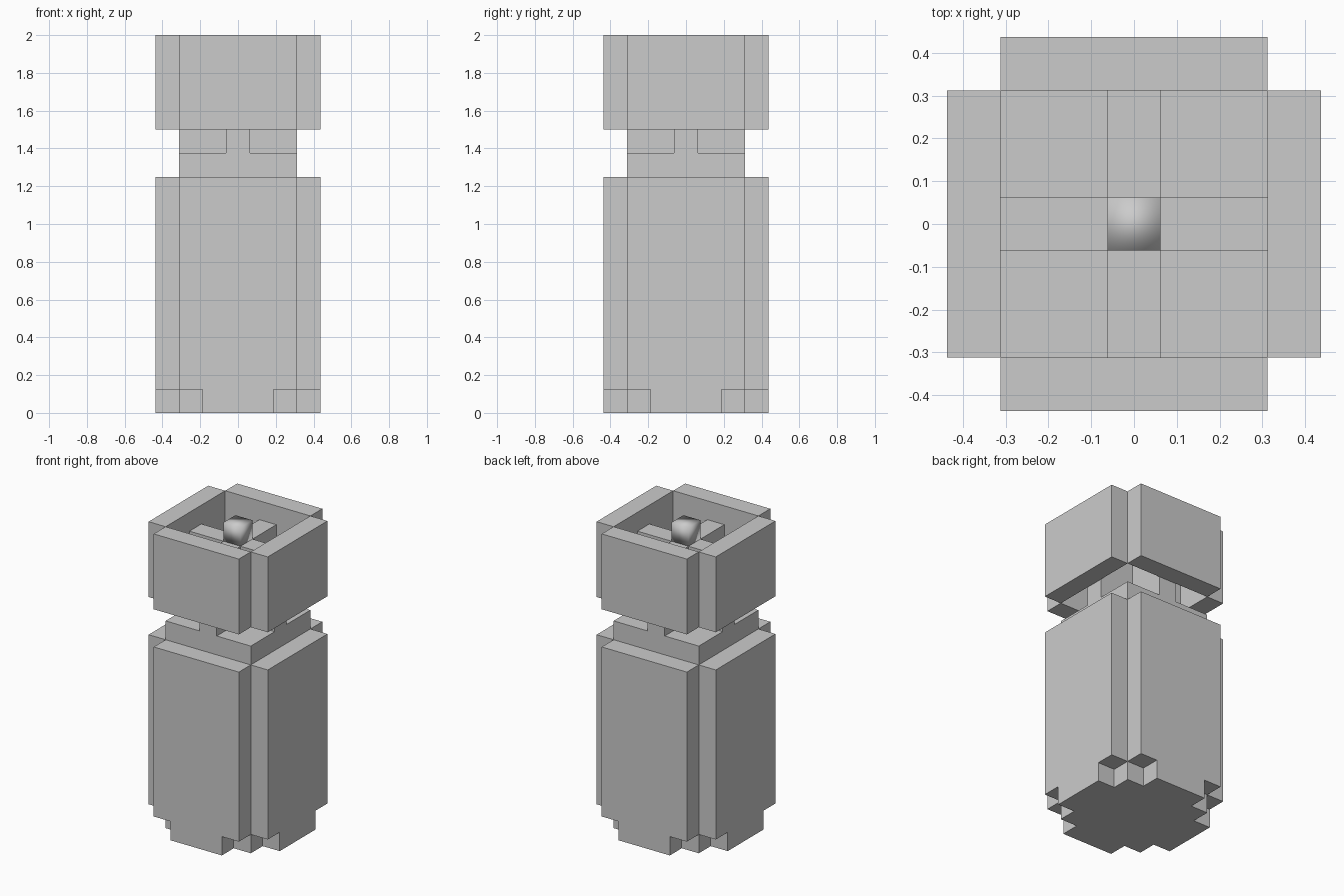
import bpy, bmesh

if "Cube" in bpy.data.objects:
    bpy.data.objects.remove(bpy.data.objects["Cube"])

CELL = 0.125          # everything sits on a 7 x 7 x 16 block grid
RING = range(-3, 4)


def block_part(name, filled, levels, smooth=False):
    """Outer skin of all grid cells (i, j, k) for which filled() is true."""
    cells = {(i, j, k) for i in RING for j in RING for k in levels if filled(i, j, k)}
    bm = bmesh.new()
    for c in cells:
        for a in range(3):
            for s in (-1, 1):
                n = list(c)
                n[a] += s
                if tuple(n) in cells:
                    continue
                u, v = (a + 1) % 3, (a + 2) % 3
                corners = []
                for du, dv in ((-1, -1), (1, -1), (1, 1), (-1, 1)):
                    p = [c[0], c[1], c[2] + 0.5]
                    p[a] += s * 0.5
                    p[u] += du * 0.5
                    p[v] += dv * 0.5
                    corners.append(bm.verts.new([q * CELL for q in p]))
                bm.faces.new(corners if s > 0 else corners[::-1])
    bmesh.ops.remove_doubles(bm, verts=bm.verts[:], dist=1e-4)
    bmesh.ops.dissolve_limit(bm, angle_limit=0.01, verts=bm.verts[:], edges=bm.edges[:])
    for f in bm.faces:
        f.smooth = smooth
    mesh = bpy.data.meshes.new(name)
    bm.to_mesh(mesh)
    bm.free()
    ob = bpy.data.objects.new(name, mesh)
    bpy.context.collection.objects.link(ob)
    return ob


def pedestal(i, j, k):
    far, near = max(abs(i), abs(j)), min(abs(i), abs(j))
    if far <= 2:
        return True                      # square core, ends as the collar
    if k >= 10:
        return False
    return near <= (1 if k == 0 else 2)  # side panels, notched at the foot


# Pedestal with side panels and the narrower collar on top
block_part("pedestal", pedestal, range(0, 11))

# Cross-shaped support rising from the collar into the bowl
block_part("cross_support",
           lambda i, j, k: min(abs(i), abs(j)) == 0 and max(abs(i), abs(j)) <= 2,
           range(11, 15))

# Four walls of the head, open at the top and bottom
block_part("head_walls",
           lambda i, j, k: max(abs(i), abs(j)) == 3 and min(abs(i), abs(j)) <= 2,
           range(12, 16))

# Small smooth-shaded knob on the cross
block_part("centre_knob", lambda i, j, k: i == 0 and j == 0, range(15, 16), smooth=True)
